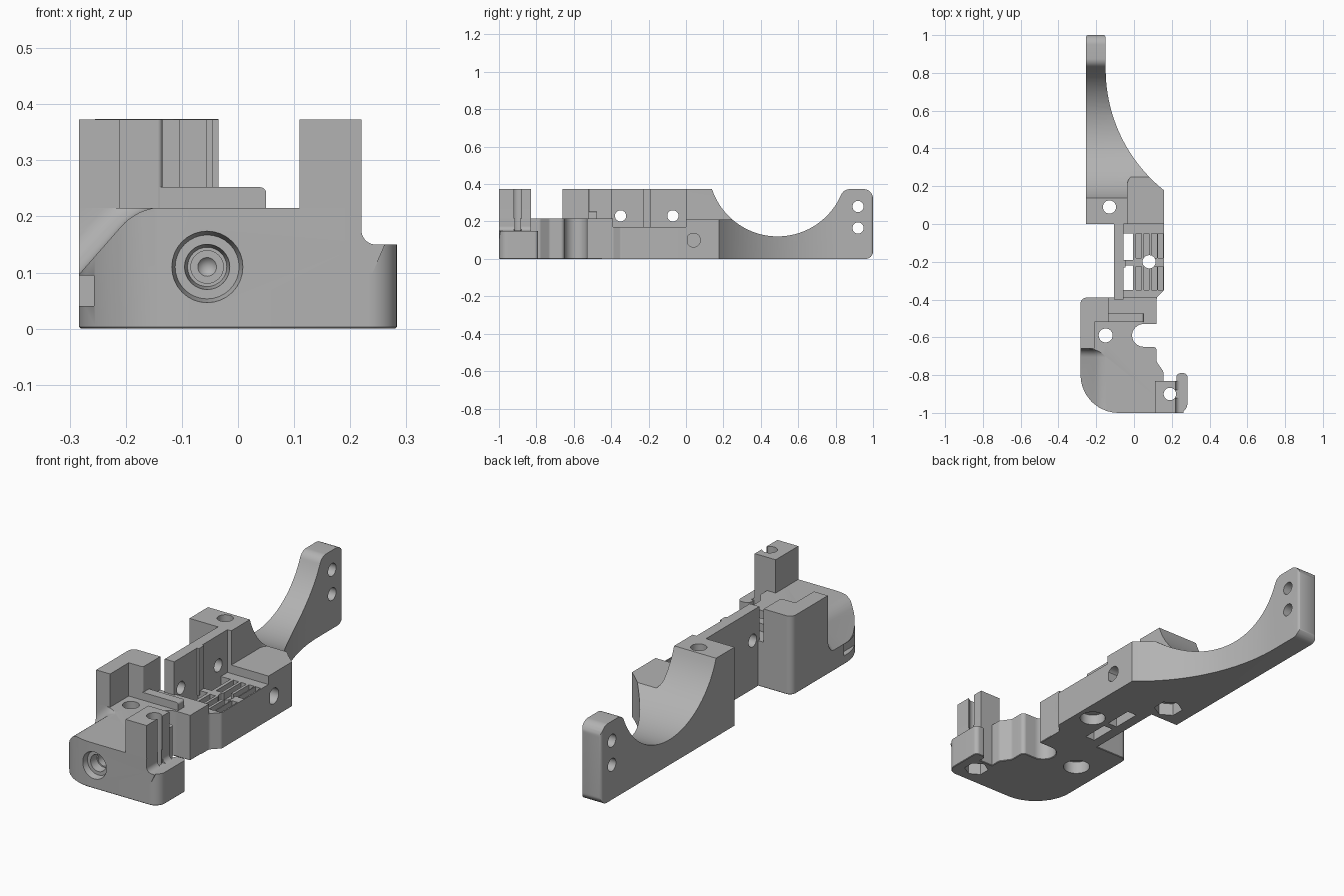
import bpy, bmesh, math
from mathutils import Vector, Matrix

if "Cube" in bpy.data.objects:
    bpy.data.objects.remove(bpy.data.objects["Cube"])

GREY = bpy.data.materials.new("plain grey")
GREY.use_nodes = True
GREY.diffuse_color = (0.45, 0.45, 0.45, 1)
GREY.node_tree.nodes["Principled BSDF"].inputs["Base Color"].default_value = (0.45, 0.45, 0.45, 1)


def rounded(points, steps=8):
    """Outline from (a, b) or (a, b, corner radius) points."""
    out = []
    for i, point in enumerate(points):
        p = Vector(point[:2])
        if len(point) < 3:
            out.append(p)
            continue
        r = point[2]
        u = (Vector(points[i - 1][:2]) - p).normalized()
        v = (Vector(points[(i + 1) % len(points)][:2]) - p).normalized()
        half = u.angle(v) / 2
        c = p + (u + v).normalized() * r / math.sin(half)
        s, e = (p + d * r / math.tan(half) - c for d in (u, v))
        out += [c + s.lerp(e, k / steps).normalized() * r for k in range(steps + 1)]
    return out


def finish(name, bm):
    bmesh.ops.recalc_face_normals(bm, faces=bm.faces[:])
    mesh = bpy.data.meshes.new(name)
    bm.to_mesh(mesh)
    bm.free()
    mesh.materials.append(GREY)
    obj = bpy.data.objects.new(name, mesh)
    bpy.context.collection.objects.link(obj)
    return obj


def prism(name, points, lo, hi, axis="z", bevel=0, segments=1, pick=None):
    """Extrude an outline along an axis; optionally bevel the picked edges."""
    place = {"z": lambda a, b, h: (a, b, h),
             "x": lambda a, b, h: (h, a, b),
             "y": lambda a, b, h: (a, h, b)}[axis]
    bm = bmesh.new()
    outline = rounded(points)
    low, high = ([bm.verts.new(place(p.x, p.y, h)) for p in outline] for h in (lo, hi))
    bm.faces.new(low)
    bm.faces.new(high)
    for i in range(len(low)):
        bm.faces.new((low[i - 1], low[i], high[i], high[i - 1]))
    bmesh.ops.recalc_face_normals(bm, faces=bm.faces[:])
    if bevel:
        edges = [e for e in bm.edges if all(pick(v.co) for v in e.verts)]
        bmesh.ops.bevel(bm, geom=edges, offset=bevel, segments=segments,
                        profile=0.5, affect="EDGES", clamp_overlap=True)
    return finish(name, bm)


def box(name, x0, x1, y0, y1, z0, z1):
    return prism(name, [(x0, y0), (x1, y0), (x1, y1), (x0, y1)], z0, z1)


def drill(axis, a, b, r, lo, hi, r_end=None, sides=32):
    """Round, conical or hexagonal cutter along an axis."""
    mid = (lo + hi) / 2
    spot = {"z": (a, b, mid), "x": (mid, a, b), "y": (a, mid, b)}[axis]
    turn = {"z": Matrix(), "x": Matrix.Rotation(math.pi / 2, 4, "Y"),
            "y": Matrix.Rotation(-math.pi / 2, 4, "X")}[axis]
    bm = bmesh.new()
    bmesh.ops.create_cone(bm, cap_ends=True, segments=sides, radius1=r,
                          radius2=r if r_end is None else r_end, depth=hi - lo,
                          matrix=Matrix.Translation(spot) @ turn)
    return finish("cutter", bm)


def cut(objects, cutters, operation="DIFFERENCE"):
    for cutter in cutters:
        for obj in objects:
            mod = obj.modifiers.new("cut", "BOOLEAN")
            mod.operation, mod.solver, mod.object = operation, "EXACT", cutter
            bpy.context.view_layer.update()
            view = bpy.context.evaluated_depsgraph_get()
            mesh = bpy.data.meshes.new_from_object(obj.evaluated_get(view))
            obj.modifiers.clear()
            obj.data = mesh
        bpy.data.objects.remove(cutter)


TOP = 0.373

# Front body with side notch and clamp arm
body = prism("front_body", [
    (-0.283, -1, 0.2), (0.283, -1, 0.05), (0.283, -0.79, 0.02), (0.225, -0.79, 0.02),
    (0.225, -0.83), (0.155, -0.83), (0.155, -0.78, 0.02), (0.12, -0.73, 0.02),
    (0.12, -0.65, 0.02), (-0.01, -0.65, 0.0599), (-0.01, -0.53, 0.0599),
    (0.12, -0.53), (0.12, -0.39), (-0.283, -0.39, 0.03)],
    0, 0.215, bevel=0.008, pick=lambda c: c.z < 0.001)

# Post above the arm
post = prism("clamp_post", [
    (0.11, 0.1), (0.24, 0.1), (0.262, 0.15), (0.22, 0.15, 0.025), (0.22, TOP), (0.11, TOP)],
    -1, -0.83, "y")

cut([body], [
    box("cutter", 0.2201, 0.3, -1.1, -0.7, 0.15, 0.3),
    box("cutter", -0.3, -0.257, -1.1, -0.78, 0.04, 0.095),
    # sloping shoulder with a cove at its back end
    prism("cutter", [(-0.32, 0.055), (-0.178, 0.2165, 0.1), (-0.1, 0.2165),
                     (-0.1, 0.4), (-0.32, 0.4)], -1.1, -0.66, "y",
          bevel=0.045, segments=6, pick=lambda c: c.y > -0.7 and c.z < 0.217),
    # stepped front bore
    drill("y", -0.055, 0.11, 0.066, -1.01, -0.97, 0.057),
    drill("y", -0.055, 0.11, 0.043, -0.99, -0.93, 0.035),
    drill("y", -0.055, 0.11, 0.029, -0.95, -0.88),
    drill("y", -0.055, 0.11, 0.025, -0.89, -0.86, 0),
    # vertical screw hole
    drill("z", -0.15, -0.59, 0.037, -0.1, 0.3),
    drill("z", -0.15, -0.59, 0.06, -0.1, 0.06)])
cut([body, post], [
    drill("z", 0.19, -0.9, 0.033, -0.1, 0.5),
    drill("z", 0.19, -0.9, 0.055, -0.1, 0.06, sides=6)])
cut([post], [box("cutter", 0.19, 0.3, -0.92, -0.88, 0.151, 0.5)])

# Corner block and ridge on the front body
corner = prism("corner_block", [
    (-0.283, -0.66), (-0.21, -0.66), (-0.21, -0.52), (-0.135, -0.52, 0.008),
    (-0.135, -0.39), (-0.283, -0.39, 0.03)], 0.2, TOP)
ridge = prism("ridge", [(-0.14, 0.2), (0.05, 0.2), (0.05, 0.252, 0.01), (-0.14, 0.252)],
              -0.52, -0.475, "y")

# Middle tray with grooves, windows and screw hole
tray = prism("middle_tray", [
    (-0.105, -0.45), (0.12, -0.45), (0.12, -0.39, 0.02), (0.16, -0.35, 0.02),
    (0.16, 0.01), (-0.105, 0.01)], 0, 0.17)
grooves = []
for y0, y1 in ((-0.35, -0.225), (-0.18, -0.05)):
    grooves += [box("cutter", x - 0.014, x + 0.014, y0, y1, 0.135, 0.3)
                for x in (0.025, 0.066, 0.107, 0.14)]
windows = [box("cutter", -0.055, -0.005, y0, y1, -0.1, 0.3)
           for y0, y1 in ((-0.35, -0.22), (-0.19, -0.05))]
cut([tray], grooves + windows + [
    drill("z", 0.08, -0.2, 0.035, -0.1, 0.3),
    drill("z", 0.08, -0.2, 0.058, -0.1, 0.05)])

# Upright side wall with rib
wall = box("side_wall", -0.105, -0.055, -0.4, 0.01, 0, TOP)
cut([wall], [drill("x", y, 0.23, 0.03, -0.3, 0.1) for y in (-0.35, -0.07)])
rib = box("wall_rib", -0.06, -0.045, -0.23, -0.19, 0.15, TOP)

# Rear arm: side profile crossed with a curved plan
scoop = [(0.49 + 0.37 * math.cos(t), 0.49 + 0.37 * math.sin(t))
         for t in (math.radians(335 - 136.6 * k / 32) for k in range(33))]
arm = prism("rear_arm", [(0, 0), (1, 0, 0.04), (1, TOP, 0.05), (0.843, TOP, 0.05)]
            + scoop + [(0, TOP)], -0.4, 0.4, "x")
sweep = [(0.671 - 0.821 * math.cos(t), 0.82 - 0.821 * math.sin(t))
         for t in (math.radians(51.5 * (1 - k / 24)) for k in range(25))]
plan = prism("cutter", [(-0.255, -0.1), (0.16, -0.1)] + sweep
             + [(-0.15, 1.001, 0.015), (-0.255, 1.001, 0.015)], -0.1, 0.5)
cut([arm], [plan], "INTERSECT")
cut([arm], [
    # lowered platform
    prism("cutter", [(-0.035, -0.1), (0.3, -0.1), (0.3, 0.26), (-0.035, 0.26, 0.05)], 0.21, 0.5),
    drill("z", -0.13, 0.09, 0.035, -0.1, 0.5),
    drill("z", -0.13, 0.09, 0.065, -0.1, 0.06, sides=6),
    drill("x", 0.04, 0.1, 0.037, 0.06, 0.3),
    drill("x", 0.92, 0.165, 0.03, -0.5, 0.3),
    drill("x", 0.92, 0.28, 0.03, -0.5, 0.3)])

# Smooth curved faces, keep edges sharp
for obj in (body, post, corner, ridge, tray, wall, rib, arm):
    bpy.ops.object.select_all(action="DESELECT")
    obj.select_set(True)
    bpy.context.view_layer.objects.active = obj
    bpy.ops.object.shade_smooth_by_angle(angle=math.radians(30))
